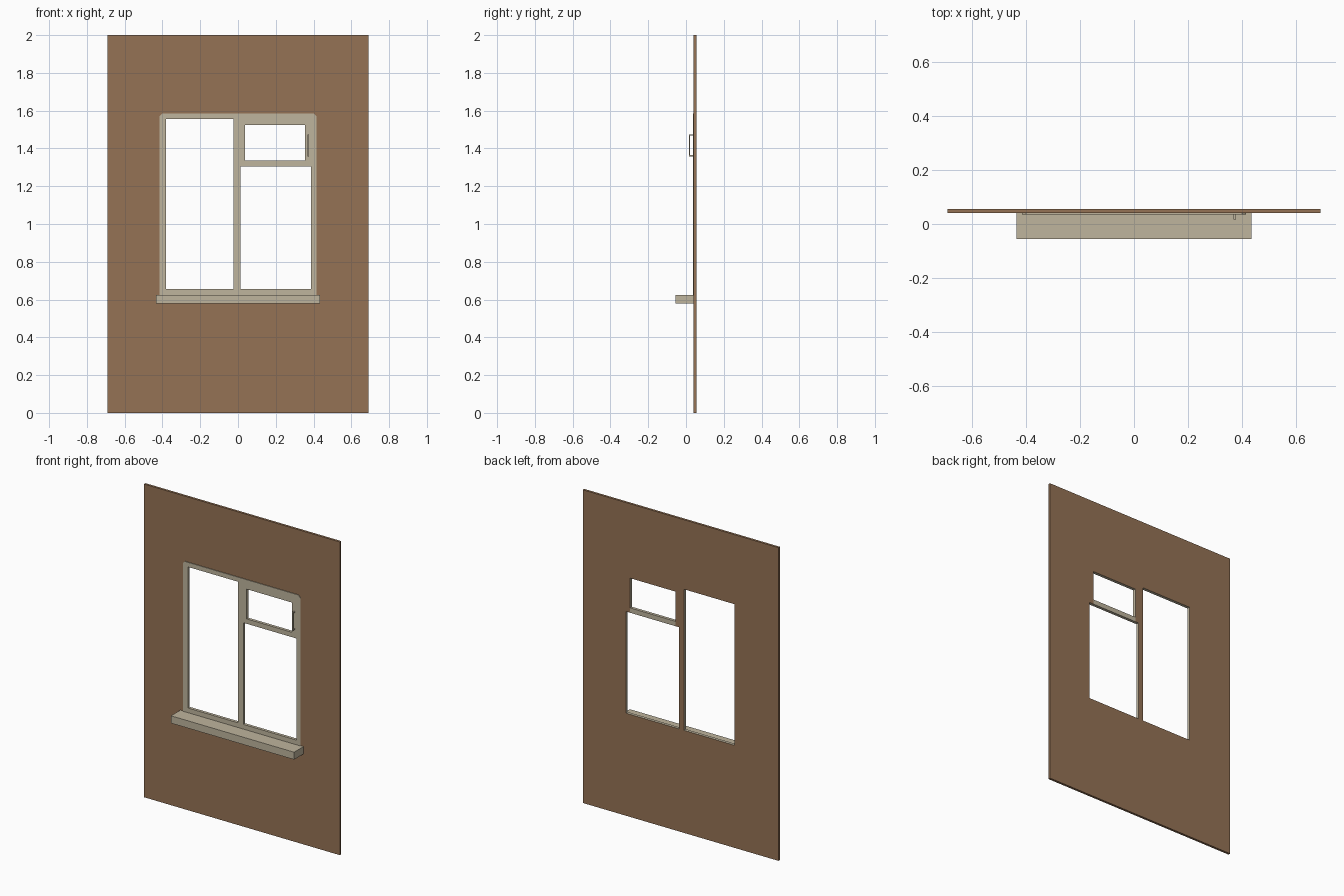
import bpy, bmesh

if "Cube" in bpy.data.objects:
    bpy.data.objects.remove(bpy.data.objects["Cube"])


def material(name, rgb):
    m = bpy.data.materials.new(name)
    m.diffuse_color = (*rgb, 1)
    m.use_nodes = True
    m.node_tree.nodes["Principled BSDF"].inputs["Base Color"].default_value = m.diffuse_color
    return m


BROWN = material("wall brown", (0.30, 0.17, 0.09))
BEIGE = material("frame beige", (0.52, 0.46, 0.34))

# Openings as (x0, x1, z0, z1): tall left pane, small upper pane, lower right pane
LEFT = (-0.38, -0.024, 0.655, 1.556)
UPPER = (0.036, 0.356, 1.335, 1.525)
LOWER = (0.012, 0.387, 0.655, 1.304)
HOLES = [LEFT, UPPER, LOWER]


def finish(name, bm, mats):
    bmesh.ops.recalc_face_normals(bm, faces=bm.faces)
    me = bpy.data.meshes.new(name)
    bm.to_mesh(me)
    bm.free()
    for m in mats:
        me.materials.append(m)
    ob = bpy.data.objects.new(name, me)
    bpy.context.collection.objects.link(ob)
    return ob


def pierced_plate(outer, y0, y1):
    """Flat plate with the window openings left out, front at y0."""
    rects = [outer] + HOLES
    xs = sorted({v for r in rects for v in r[:2]})
    zs = sorted({v for r in rects for v in r[2:]})
    bm = bmesh.new()
    grid = {(i, j): bm.verts.new((x, y0, z))
            for i, x in enumerate(xs) for j, z in enumerate(zs)}
    for i in range(len(xs) - 1):
        for j in range(len(zs) - 1):
            cx, cz = (xs[i] + xs[i + 1]) / 2, (zs[j] + zs[j + 1]) / 2
            if not any(a < cx < b and c < cz < d for a, b, c, d in HOLES):
                bm.faces.new([grid[k] for k in
                              ((i, j), (i + 1, j), (i + 1, j + 1), (i, j + 1))])
    bmesh.ops.delete(bm, geom=[v for v in bm.verts if not v.link_faces], context='VERTS')
    new = bmesh.ops.extrude_face_region(bm, geom=bm.faces[:], use_keep_orig=True)
    bmesh.ops.translate(bm, vec=(0, y1 - y0, 0),
                        verts=[g for g in new["geom"] if isinstance(g, bmesh.types.BMVert)])
    bmesh.ops.recalc_face_normals(bm, faces=bm.faces)
    return bm


def box(name, x, y, z, mat):
    bm = bmesh.new()
    bmesh.ops.create_cube(bm, size=1)
    for v in bm.verts:
        for k, (lo, hi) in enumerate((x, y, z)):
            v.co[k] = hi if v.co[k] > 0 else lo
    return finish(name, bm, [mat])


# Wall: the reveals and the bar between the right panes take the frame colour
bm = pierced_plate((-0.691, 0.691, 0.0, 2.0), 0.040, 0.055)
for f in bm.faces:
    c = f.calc_center_median()
    inside = LEFT[0] - .001 < c.x < LOWER[1] + .001 and LEFT[2] - .001 < c.z < LEFT[3] + .001
    reveal = abs(f.normal.y) < 0.5 and inside
    transom = UPPER[0] < c.x < UPPER[1] and LOWER[3] < c.z < UPPER[2]
    f.material_index = int(reveal or transom)
finish("wall", bm, [BROWN, BEIGE])

# Window frame: thin plate on the wall with clipped top corners
bm = pierced_plate((-0.415, 0.415, 0.62, 1.585), 0.036, 0.040)
corners = [e for e in bm.edges
           if all(v.co.z > 1.58 and abs(v.co.x) > 0.41 for v in e.verts)]
bmesh.ops.bevel(bm, geom=corners, offset=0.014, segments=1, affect='EDGES')
finish("window_frame", bm, [BEIGE])

# Sill
box("window_sill", (-0.435, 0.435), (-0.055, 0.040), (0.578, 0.625), BEIGE)

# Handle: grip with two short arms
HX = (0.369, 0.377)
box("handle_grip", HX, (0.016, 0.022), (1.358, 1.474), BEIGE)
for side, z in (("lower", 1.358), ("upper", 1.468)):
    box("handle_arm_" + side, HX, (0.022, 0.037), (z, z + 0.006), BEIGE)
